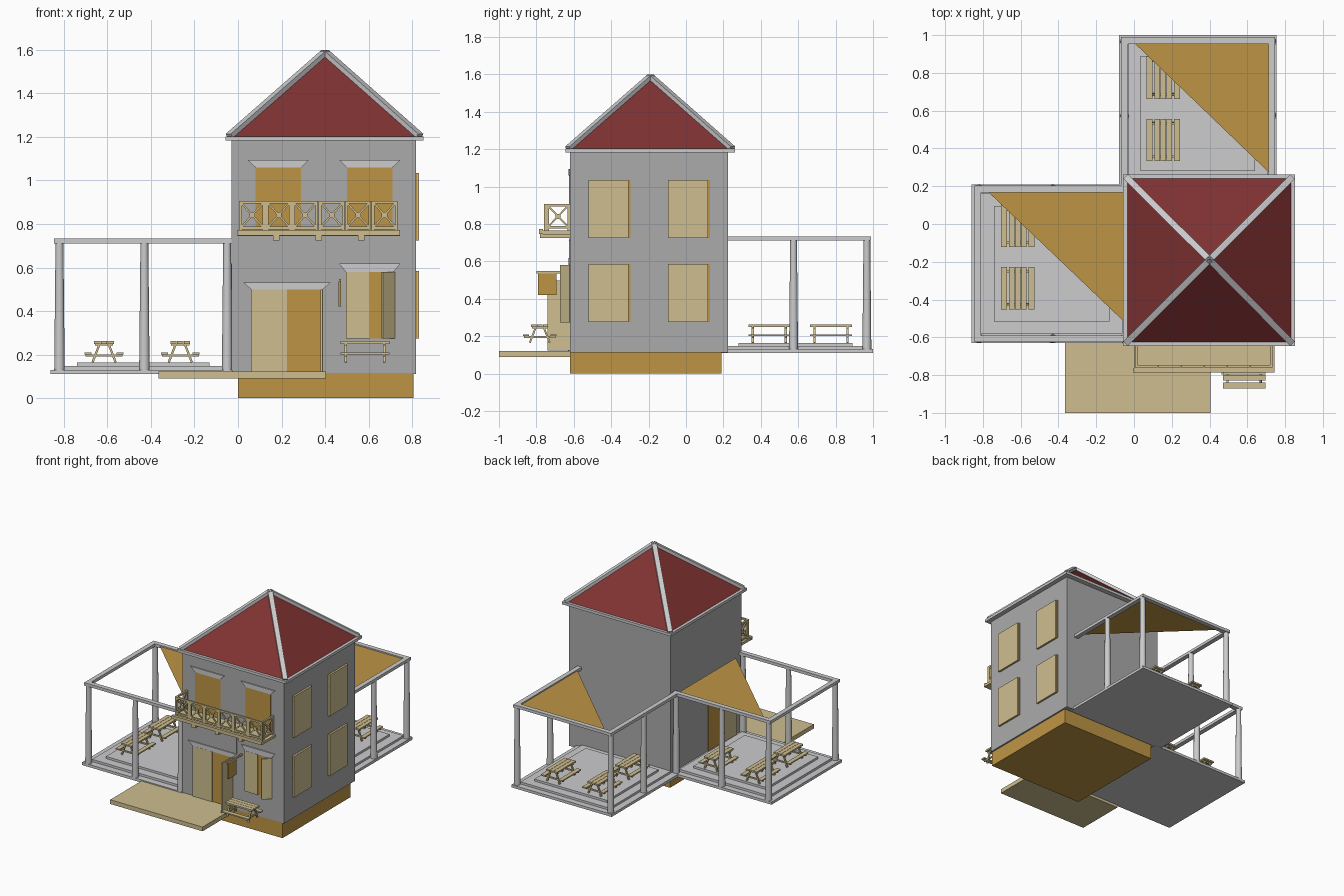
import bpy, bmesh, math
from mathutils import Vector, Matrix


def mat(name, r, g, b):
    m = bpy.data.materials.new(name)
    lin = [((c / 255 + 0.055) / 1.055) ** 2.4 for c in (r, g, b)]
    m.diffuse_color = (*lin, 1)
    return m


WALL = mat("wall grey", 171, 171, 171)
TRIM = mat("light grey trim", 204, 204, 206)
TAN = mat("pale wood", 206, 190, 143)
ORANGE = mat("ochre", 190, 149, 69)
RED = mat("roof red", 128, 50, 50)


def make(name, bm, m):
    bmesh.ops.recalc_face_normals(bm, faces=bm.faces)
    me = bpy.data.meshes.new(name)
    bm.to_mesh(me)
    bm.free()
    me.materials.append(m)
    ob = bpy.data.objects.new(name, me)
    bpy.context.collection.objects.link(ob)
    return ob


def add_box(bm, x0, x1, y0, y1, z0, z1):
    c = Vector(((x0 + x1) / 2, (y0 + y1) / 2, (z0 + z1) / 2))
    bmesh.ops.create_cube(bm, size=1, matrix=Matrix.Translation(c) @ Matrix.Diagonal((x1 - x0, y1 - y0, z1 - z0, 1)))


def box(name, m, *b):
    bm = bmesh.new()
    add_box(bm, *b)
    return make(name, bm, m)


def add_beam(bm, a, b, w, h):
    """Square bar from a to b: w sideways, h upwards."""
    a, b = Vector(a), Vector(b)
    d = b - a
    rot = d.to_track_quat('Y', 'Z').to_matrix().to_4x4()
    bmesh.ops.create_cube(bm, size=1, matrix=Matrix.Translation((a + b) / 2) @ rot @ Matrix.Diagonal((w, d.length, h, 1)))


def beam(name, m, a, b, w, h):
    bm = bmesh.new()
    add_beam(bm, a, b, w, h)
    return make(name, bm, m)


def polygon(name, m, pts):
    bm = bmesh.new()
    bm.faces.new([bm.verts.new(p) for p in pts])
    return make(name, bm, m)


# House body and foundation
FY = -0.62
box("foundation", ORANGE, 0, 0.805, FY, 0.19, 0, 0.115)
box("house_walls", WALL, -0.03, 0.817, FY, 0.225, 0.112, 1.19)

# Roof: eaves slab, pyramid and hip beams
box("eaves", TRIM, -0.057, 0.852, -0.645, 0.262, 1.183, 1.203)
bm = bmesh.new()
apex = bm.verts.new((0.4, -0.19, 1.585))
ring = [bm.verts.new(p) for p in ((-0.035, -0.625, 1.203), (0.83, -0.625, 1.203), (0.83, 0.242, 1.203), (-0.035, 0.242, 1.203))]
bm.faces.new(ring)
for i in range(4):
    bm.faces.new((ring[i], ring[(i + 1) % 4], apex))
make("roof", bm, RED)
for x, y in ((-0.04, -0.63), (0.835, -0.63), (0.835, 0.247), (-0.04, 0.247)):
    beam("hip_beam", TRIM, (x, y, 1.205), (0.4, -0.19, 1.59), 0.034, 0.022)

# Decks: three stepped layers each
for b in ((-0.86, -0.025, -0.63, 0.21, 0.11, 0.13), (-0.81, -0.06, -0.58, 0.165, 0.13, 0.147),
          (-0.74, -0.13, -0.515, 0.095, 0.147, 0.163)):
    box("left_deck_layer", TRIM, *b)
for b in ((-0.08, 0.755, 0.2, 1.0, 0.111, 0.131), (-0.03, 0.71, 0.225, 0.955, 0.131, 0.147),
          (0.035, 0.64, 0.28, 0.89, 0.147, 0.163)):
    box("back_deck_layer", TRIM, *b)

# Tapered round columns
for x, y in ((-0.82, -0.607), (-0.43, -0.607), (-0.05, -0.607), (-0.82, 0.187), (-0.43, 0.187), (-0.05, 0.187),
             (-0.05, 0.575), (-0.05, 0.967), (0.73, 0.575), (0.73, 0.967)):
    bm = bmesh.new()
    bmesh.ops.create_cone(bm, cap_ends=True, segments=16, radius1=0.024, radius2=0.018, depth=0.59,
                          matrix=Matrix.Translation((x, y, 0.423)))
    for f in bm.faces:
        f.smooth = len(f.verts) == 4
    make("column", bm, TRIM)

# Pergola frames
Z = (0.711, 0.733)
box("left_frame_front", TRIM, -0.845, -0.03, -0.624, -0.589, *Z)
box("left_frame_back", TRIM, -0.845, -0.03, 0.167, 0.203, *Z)
box("left_frame_side", TRIM, -0.845, -0.81, -0.624, 0.203, *Z)
box("back_frame_left", TRIM, -0.068, -0.033, 0.203, 0.99, *Z)
box("back_frame_right", TRIM, 0.712, 0.747, 0.225, 0.99, *Z)
box("back_frame_end", TRIM, -0.068, 0.747, 0.953, 0.988, *Z)

# Shade sails
polygon("left_shade_sail", ORANGE, [(-0.77, 0.168, 0.724), (-0.055, 0.168, 0.724), (-0.055, -0.515, 0.724)])
polygon("back_shade_sail", ORANGE, [(0.005, 0.955, 0.724), (0.712, 0.955, 0.724), (0.712, 0.275, 0.724)])


# Picnic tables
def picnic_table(x, y, turn=0):
    bm = bmesh.new()
    for s in (-1, 0, 1):
        add_box(bm, s * 0.031 - 0.0145, s * 0.031 + 0.0145, -0.112, 0.112, 0.085, 0.097)
    for s in (-1, 1):
        add_box(bm, s * 0.073 - 0.016, s * 0.073 + 0.016, -0.112, 0.112, 0.036, 0.045)
        e = s * 0.088
        add_box(bm, -0.085, 0.085, e - 0.005, e + 0.005, 0.026, 0.036)
        add_box(bm, -0.042, 0.042, e - 0.005, e + 0.005, 0.076, 0.085)
        for k in (-1, 1):
            add_beam(bm, (k * 0.053, e, 0), (k * 0.02, e, 0.086), 0.012, 0.01)
    ob = make("picnic_table", bm, TAN)
    ob.location = (x, y, 0.165)
    ob.rotation_euler.z = turn


for x, y in ((-0.615, -0.34), (-0.615, -0.01), (-0.265, -0.01), (0.155, 0.775), (0.155, 0.445), (0.5, 0.775)):
    picnic_table(x, y)
picnic_table(0.583, -0.782, math.pi / 2)

# Front porch slab
box("porch_slab", TAN, -0.365, 0.405, -1.0, FY, 0.09, 0.122)


# Lintels flare towards the top
def lintel(x0, x1, z0, z1, flare=0.036):
    bm = bmesh.new()
    rows = [[bm.verts.new(p) for p in ((x0, y, z0), (x1, y, z0), (x1 + flare, y, z1), (x0 - flare, y, z1))]
            for y in (FY + 0.005, FY - 0.008)]
    for r in rows:
        bm.faces.new(r)
    for i in range(4):
        j = (i + 1) % 4
        bm.faces.new((rows[0][i], rows[0][j], rows[1][j], rows[1][i]))
    make("lintel", bm, TRIM)


# Front door with one leaf open, sign panel above
box("door_opening", ORANGE, 0.06, 0.39, FY - 0.004, FY + 0.01, 0.122, 0.5)
box("door_leaf_closed", TAN, 0.06, 0.225, FY - 0.009, FY + 0.01, 0.122, 0.5)
beam("door_leaf_open", TAN, (0.386, FY, 0.311), (0.383, -0.74, 0.311), 0.01, 0.376)
lintel(0.06, 0.39, 0.5, 0.532)
box("blank_panel", WALL, 0.015, 0.425, FY - 0.006, FY + 0.01, 0.537, 0.713)

# Upper front windows
for x in (0.08, 0.5):
    box("upper_window", ORANGE, x, x + 0.21, FY - 0.005, FY + 0.01, 0.745, 1.06)
    lintel(x, x + 0.21, 1.06, 1.095)

# Lower front window, one shutter ajar
box("lower_window", ORANGE, 0.495, 0.715, FY - 0.004, FY + 0.01, 0.275, 0.58)
box("shutter_closed", TAN, 0.495, 0.605, FY - 0.009, FY + 0.01, 0.275, 0.58)
beam("shutter_open", TAN, (0.718, FY, 0.427), (0.663, -0.67, 0.427), 0.01, 0.305)
lintel(0.495, 0.715, 0.58, 0.618, 0.03)

# Right side shuttered windows
for z in (0.275, 0.725):
    for y in (-0.52, -0.095):
        box("side_window", ORANGE, 0.81, 0.822, y, y + 0.222, z, z + 0.31)
        box("side_shutter", TAN, 0.81, 0.832, y, y + 0.213, z, z + 0.31)

# Left side door onto the deck
box("left_door_opening", ORANGE, -0.035, -0.02, -0.55, -0.22, 0.13, 0.5)
box("left_door_leaf", TAN, -0.039, -0.02, -0.55, -0.385, 0.13, 0.5)

# Hanging sign and its bracket
box("sign_board", ORANGE, 0.462, 0.474, -0.79, -0.692, 0.42, 0.535)
box("sign_bracket", TAN, 0.463, 0.473, -0.798, FY, 0.535, 0.548)

# Balcony floor and joists
box("balcony_floor", TAN, 0, 0.745, -0.765, FY, 0.745, 0.765)
box("balcony_front_edge", TAN, -0.005, 0.745, -0.785, -0.765, 0.747, 0.772)
for x in (0.175, 0.37, 0.565):
    box("balcony_joist", TAN, x - 0.015, x + 0.015, -0.78, FY, 0.724, 0.752)


# Balcony railing panels with crossed braces
def panel(a, b):
    bm = bmesh.new()
    a, b = Vector(a), Vector(b)
    lo, hi = Vector((0, 0, 0.782)), Vector((0, 0, 0.9))
    t = 0.013
    for p in (lo, hi):
        add_beam(bm, a + p, b + p, t, t)
    for p in (a, b):
        add_beam(bm, p + Vector((0, 0, 0.765)), p + Vector((0, 0, 0.906)), t, t)
    add_beam(bm, a + lo, b + hi, 0.009, 0.009)
    add_beam(bm, a + hi, b + lo, 0.009, 0.009)
    mid = (a + b + lo + hi) / 2
    add_beam(bm, mid - (b - a) * 0.12, mid + (b - a) * 0.12, 0.012, 0.026)
    make("railing_panel", bm, TAN)


for i in range(6):
    x = 0.012 + i * 0.1215
    panel((x, -0.753, 0), (x + 0.107, -0.753, 0))
for x in (0.012, 0.727):
    panel((x, -0.74, 0), (x, -0.628, 0))
